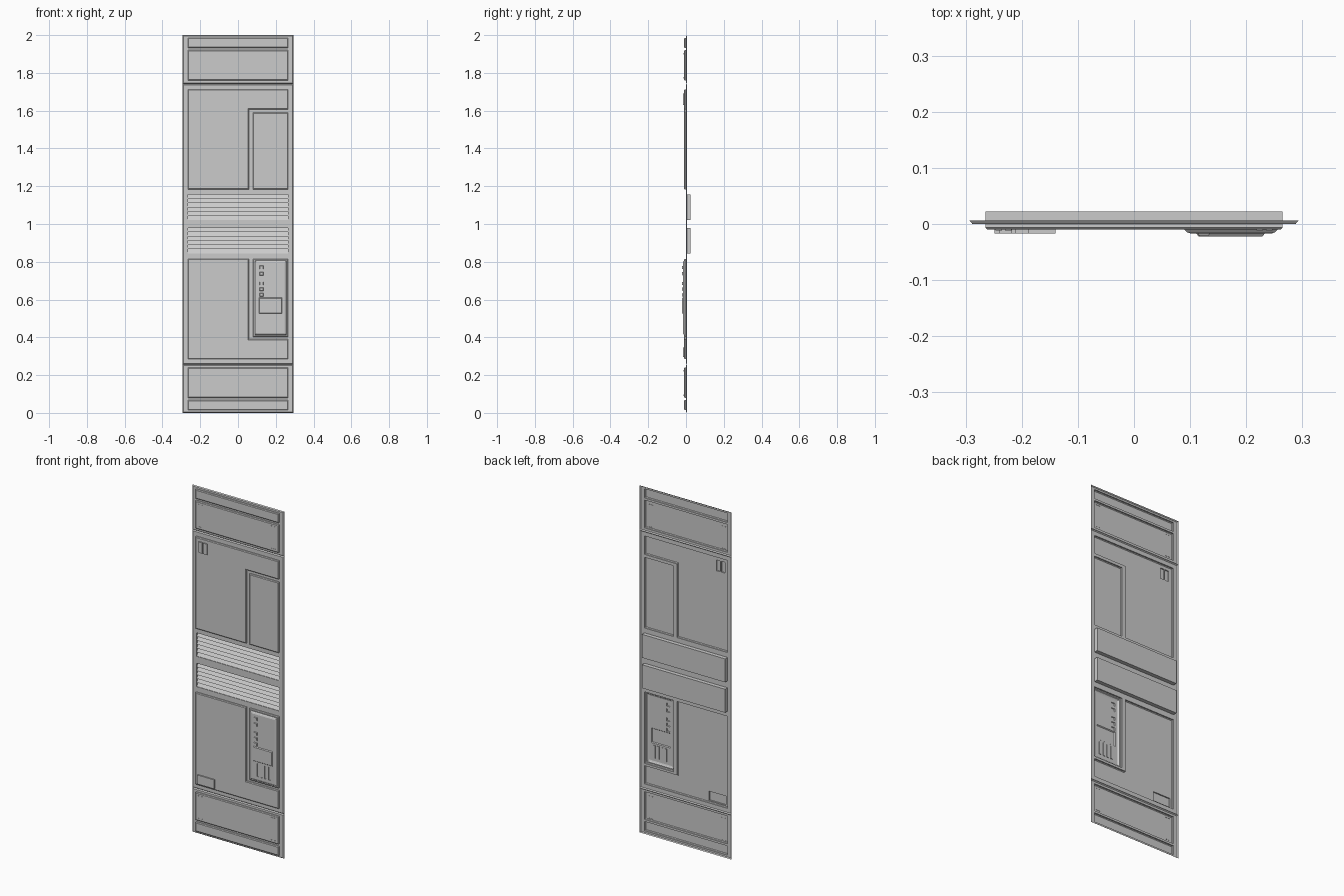
import bpy, bmesh

if "Cube" in bpy.data.objects:
    bpy.data.objects.remove(bpy.data.objects["Cube"])

# ---------- helpers: every part is an embossed shell in the x-z plane, front = -y ----------
def rect(x0, x1, z0, z1):
    return [(x0, z0), (x1, z0), (x1, z1), (x0, z1)]

def inset(poly, d):
    """Move the edges of a right-angled counter-clockwise outline inward."""
    out, n = [], len(poly)
    sign = lambda v: (v > 1e-9) - (v < -1e-9)
    for i, (x, z) in enumerate(poly):
        px, pz = poly[i - 1]
        nx, nz = poly[(i + 1) % n]
        d1 = (sign(x - px), sign(z - pz))
        d2 = (sign(nx - x), sign(nz - z))
        out.append((x - (d1[1] + d2[1]) * d, z + (d1[0] + d2[0]) * d))
    return out

def inside(x, z, poly):
    hit = False
    for i, (x1, z1) in enumerate(poly):
        x0, z0 = poly[i - 1]
        if (z0 > z) != (z1 > z) and x < (x1 - x0) * (z - z0) / (z1 - z0) + x0:
            hit = not hit
    return hit

def fill(bm, poly, y, holes):
    """Flat face split into grid cells, leaving the holes open."""
    pts = [p for q in [poly] + holes for p in q]
    xs = sorted({round(p[0], 5) for p in pts})
    zs = sorted({round(p[1], 5) for p in pts})
    for x0, x1 in zip(xs, xs[1:]):
        for z0, z1 in zip(zs, zs[1:]):
            cx, cz = (x0 + x1) / 2, (z0 + z1) / 2
            if inside(cx, cz, poly) and not any(inside(cx, cz, h) for h in holes):
                bm.faces.new([bm.verts.new((a, y, b)) for a, b in rect(x0, x1, z0, z1)])

def finish(name, bm):
    bmesh.ops.remove_doubles(bm, verts=bm.verts, dist=1e-5)
    me = bpy.data.meshes.new(name)
    bm.to_mesh(me)
    bm.free()
    ob = bpy.data.objects.new(name, me)
    bpy.context.collection.objects.link(ob)
    return ob

def shell(name, poly, profile, holes=()):
    """Walls following (inset, y) profile steps, closed by a face with holes."""
    bm = bmesh.new()
    rings = [[bm.verts.new((x, y, z)) for x, z in inset(poly, d)] for d, y in profile]
    for a, b in zip(rings, rings[1:]):
        for i in range(len(poly)):
            j = (i + 1) % len(poly)
            bm.faces.new((a[i], a[j], b[j], b[i]))
    d, y = profile[-1]
    fill(bm, inset(poly, d), y, list(holes))
    return finish(name, bm)

W = 0.265
FACE = -0.010
PANEL = [(0, 0), (0, -0.0065), (0.004, FACE)]

# ---------- outlines ----------
top_strip, top_panel = rect(-W, W, 1.932, 1.985), rect(-W, W, 1.76, 1.92)
low_strip, low_panel = rect(-W, W, 0.015, 0.068), rect(-W, W, 0.08, 0.24)
upper_main = [(-W, 1.183), (0.058, 1.183), (0.058, 1.607), (W, 1.607), (W, 1.713), (-W, 1.713)]
lower_main = [(-W, 0.285), (W, 0.285), (W, 0.39), (0.058, 0.39), (0.058, 0.815), (-W, 0.815)]
upper_door = rect(0.079, W, 1.183, 1.59)
lower_door = rect(0.079, W, 0.403, 0.815)
vents = [rect(-W, W, 1.02, 1.155), rect(-W, W, 0.845, 0.98)]

# ---------- three back plates with chamfered edges ----------
PLATE = [(0, 0.006), (0.005, 0)]
shell("top_plate", rect(-0.293, 0.293, 1.742, 2), PLATE, [top_strip, top_panel])
shell("middle_plate", rect(-0.293, 0.293, 0.257, 1.742), PLATE,
      [upper_main, lower_main, upper_door, lower_door] + vents)
shell("bottom_plate", rect(-0.293, 0.293, 0, 0.257), PLATE, [low_strip, low_panel])

# ---------- strips and end panels with small corner studs ----------
shell("top_strip", top_strip, PANEL)
shell("bottom_strip", low_strip, PANEL)
for name, panel in (("top", top_panel), ("bottom", low_panel)):
    z0, z1 = panel[0][1], panel[2][1]
    studs = [rect(s * cx - 0.006, s * cx + 0.006, cz - 0.004, cz + 0.004)
             for s in (-1, 1) for cx in (0.224, 0.241) for cz in (z0 + 0.013, z1 - 0.018)]
    shell(name + "_panel", panel, PANEL, studs)
    for s in studs:
        shell(name + "_panel_stud", s, [(0, FACE), (0, FACE - 0.002)])

# ---------- main panels with raised plates ----------
tabs = [rect(-0.241, -0.217, 1.63, 1.692), rect(-0.211, -0.187, 1.63, 1.692)]
tag = rect(-0.249, -0.14, 0.295, 0.347)
shell("upper_main_panel", upper_main, PANEL, tabs)
shell("lower_main_panel", lower_main, PANEL, [tag])
for t in tabs:
    shell("upper_tab", t, [(0, FACE), (0, -0.017)])
shell("lower_tag", tag, [(0, FACE), (0, -0.017)])
shell("upper_door", upper_door, PANEL)

# ---------- control unit ----------
unit = rect(0.09, 0.256, 0.413, 0.806)
KEY = -0.017
screen = rect(0.111, 0.233, 0.525, 0.61)
buttons = [rect(0.114, 0.135, z - 0.009, z + 0.009) for z in (0.77, 0.737, 0.685, 0.655, 0.625)]
slots = [rect(x, x + 0.012, 0.44, 0.515) for x in (0.132, 0.157, 0.182, 0.207)]
shell("control_base", lower_door, PANEL, [unit])
shell("control_unit", unit, [(0, FACE), (0.004, -0.0145), (0.011, KEY)], [screen] + buttons + slots)
shell("screen", screen, [(0, KEY), (0.004, -0.022)])
for b in buttons:
    shell("button", b, [(0, KEY), (0.002, -0.021)])
for s in slots:
    shell("slot", s, [(0, KEY), (0, KEY + 0.004)])

# ---------- vents: recessed boxes with sloping slats ----------
for v in vents:
    shell("vent_box", v, [(0, 0), (0, 0.0225)])
    z0, z1 = v[0][1], v[2][1]
    step = (z1 - z0) / 6
    bm = bmesh.new()
    for i in range(6):
        za, zb = z0 + i * step, z0 + (i + 1) * step
        prof = [(0.018, za), (0.003, za), (0.018, zb)]
        for (ya, a), (yb, b) in zip(prof, prof[1:]):
            bm.faces.new([bm.verts.new(p) for p in
                          ((-W, ya, a), (W, ya, a), (W, yb, b), (-W, yb, b))])
    finish("vent_slats", bm)
